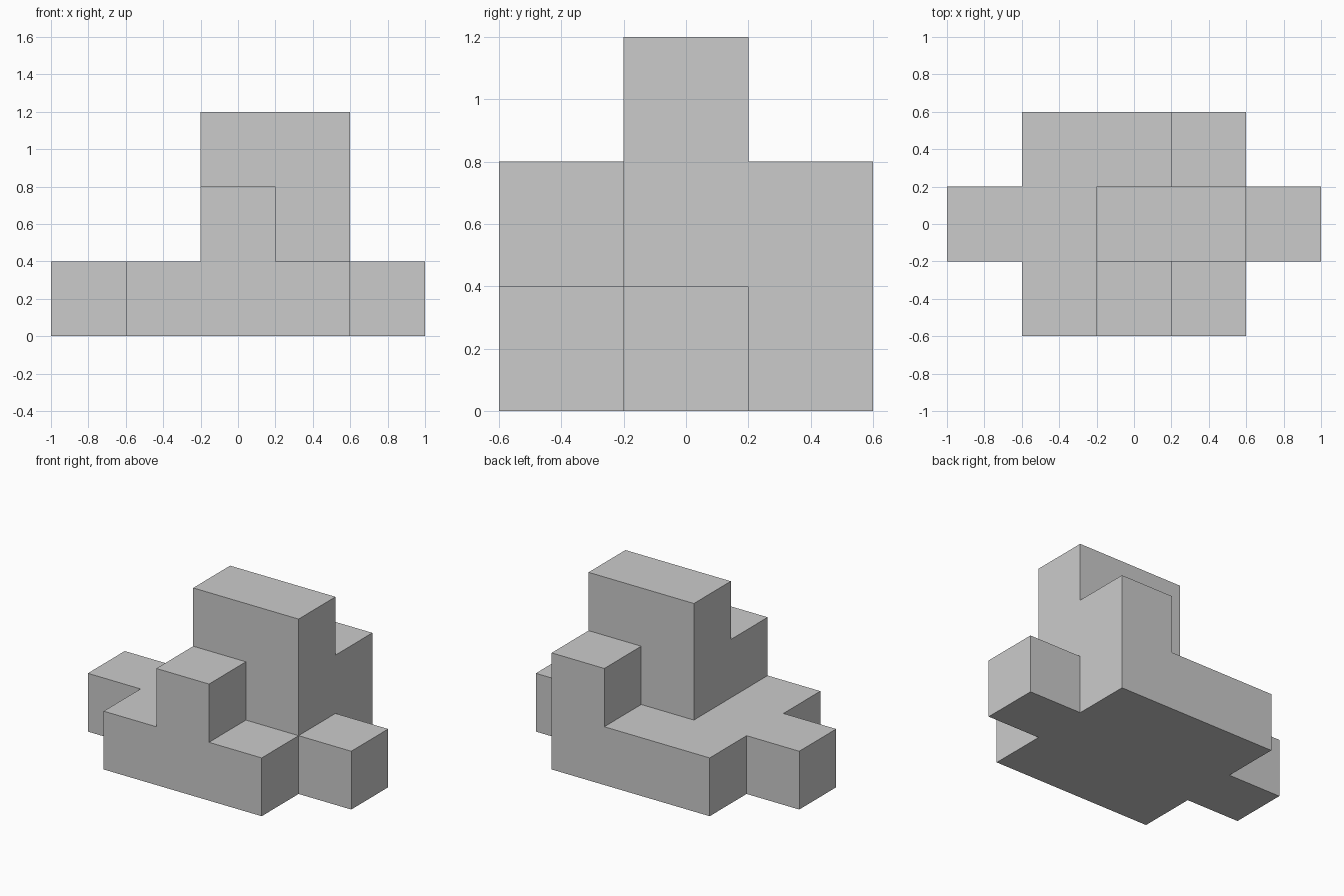
import bpy
import bmesh
from mathutils import Matrix, Vector

cube = bpy.data.objects.get("Cube")
if cube:
    bpy.data.objects.remove(cube, do_unlink=True)

UNIT = 0.4  # edge length of one block

grey = bpy.data.materials.new("plain_grey")
grey.use_nodes = True
colour = (0.6, 0.6, 0.6, 1)
grey.diffuse_color = colour
grey.node_tree.nodes["Principled BSDF"].inputs["Base Color"].default_value = colour


def column(x, y, height):
    return {(x, y, z) for z in range(height)}


# Square base, one block high, with an arm on each side
cells = set()
for x in range(-1, 2):
    for y in range(-1, 2):
        cells |= column(x, y, 1)
for side in (-2, 2):
    cells |= column(side, 0, 1)

# Tall centre wall, front step and back step
cells |= column(0, 0, 3) | column(1, 0, 3)
cells |= column(0, -1, 2) | column(1, 1, 2)

# Join the blocks into one closed shell
bm = bmesh.new()
for cell in sorted(cells):
    centre = (Vector(cell) + Vector((0, 0, 0.5))) * UNIT
    bmesh.ops.create_cube(bm, size=UNIT, matrix=Matrix.Translation(centre))

# Drop the faces shared by neighbouring blocks
bm.normal_update()
hidden = []
for face in bm.faces:
    outside = (face.calc_center_median() + face.normal * UNIT / 2) / UNIT
    neighbour = (round(outside.x), round(outside.y), round(outside.z - 0.5))
    if neighbour in cells:
        hidden.append(face)
bmesh.ops.delete(bm, geom=hidden, context="FACES")
bmesh.ops.remove_doubles(bm, verts=bm.verts[:], dist=0.001)

# Merge flush faces into clean flat panels
bmesh.ops.dissolve_limit(bm, angle_limit=0.01, verts=bm.verts[:], edges=bm.edges[:])
bmesh.ops.recalc_face_normals(bm, faces=bm.faces[:])

mesh = bpy.data.meshes.new("stepped_block")
bm.to_mesh(mesh)
bm.free()
mesh.materials.append(grey)
bpy.context.collection.objects.link(bpy.data.objects.new("stepped_block", mesh))
